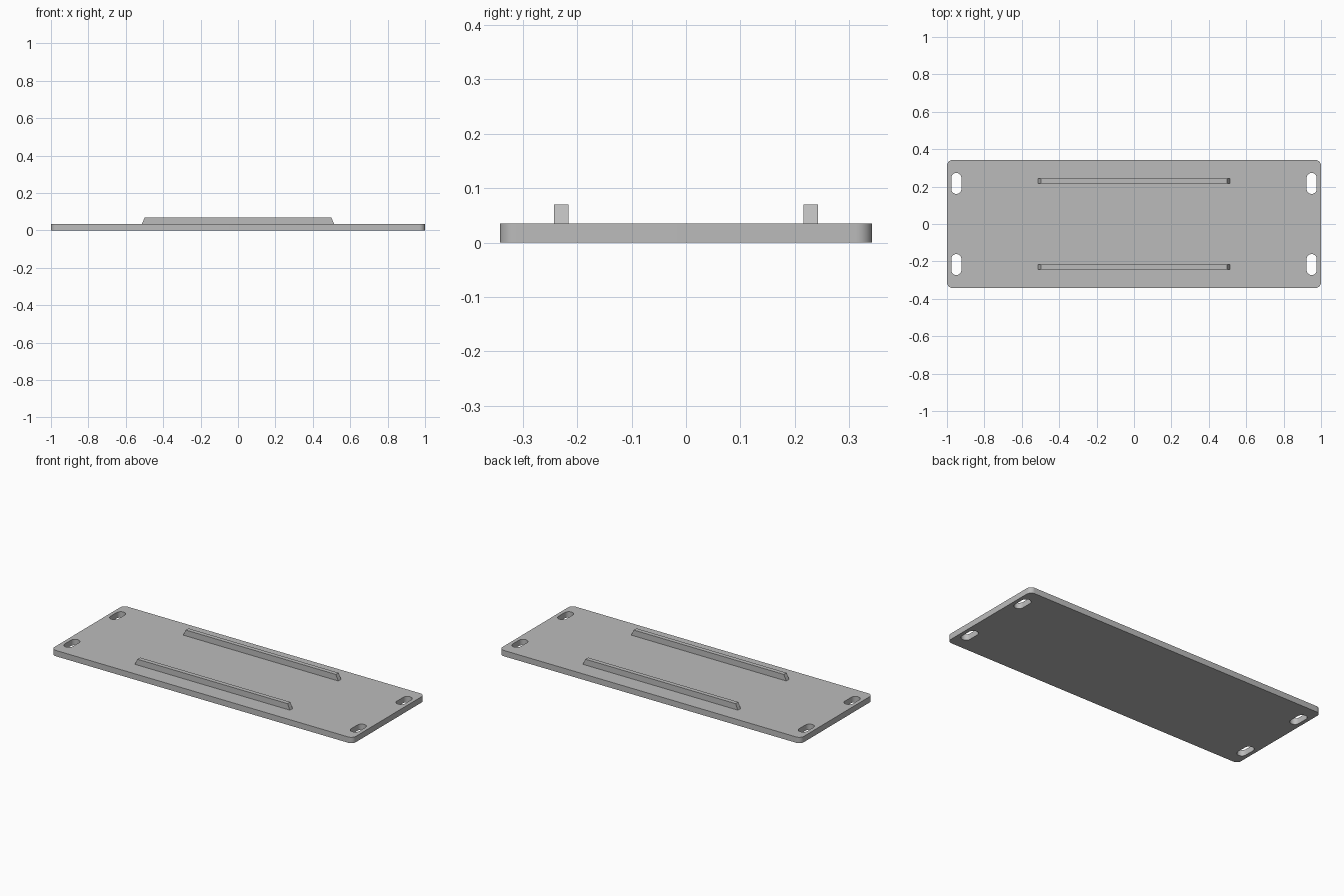
import bpy, bmesh
from math import pi, cos, sin, radians

if "Cube" in bpy.data.objects:
    bpy.data.objects.remove(bpy.data.objects["Cube"], do_unlink=True)

THICK = 0.035      # plate thickness
HALF_Y = 0.342     # half depth of the plate

grey = bpy.data.materials.new("plain_grey")
grey.use_nodes = True
colour = (0.5, 0.5, 0.5, 1)
grey.diffuse_color = colour
grey.node_tree.nodes["Principled BSDF"].inputs["Base Color"].default_value = colour


def rounded_outline(cx, cy, hx, hy, r, steps=10):
    """Points of a rectangle with rounded corners."""
    points = []
    for i, (sx, sy) in enumerate([(1, 1), (-1, 1), (-1, -1), (1, -1)]):
        for k in range(steps + 1):
            a = (i + k / steps) * pi / 2
            points.append((cx + sx * (hx - r) + r * cos(a),
                           cy + sy * (hy - r) + r * sin(a)))
    return points


def finish(obj):
    obj.data.materials.clear()
    obj.data.materials.append(grey)
    bpy.ops.object.select_all(action='DESELECT')
    obj.select_set(True)
    bpy.context.view_layer.objects.active = obj
    bpy.ops.object.shade_smooth_by_angle(angle=radians(30))


# Base plate: filled outline with four mounting slots
outlines = [rounded_outline(0, 0, 1, HALF_Y, 0.03)]
for sx in (-1, 1):
    for sy in (-1, 1):
        outlines.append(rounded_outline(sx * 0.95, sy * 0.217, 0.027, 0.056, 0.0265))

curve = bpy.data.curves.new("plate_outline", 'CURVE')
curve.dimensions = '2D'
curve.fill_mode = 'BOTH'
curve.extrude = THICK / 2
for points in outlines:
    spline = curve.splines.new('POLY')
    spline.points.add(len(points) - 1)
    for p, (x, y) in zip(spline.points, points):
        p.co = (x, y, 0, 1)
    spline.use_cyclic_u = True

source = bpy.data.objects.new("plate_source", curve)
bpy.context.collection.objects.link(source)
bpy.context.view_layer.update()
mesh = bpy.data.meshes.new_from_object(
    source.evaluated_get(bpy.context.evaluated_depsgraph_get()))
bpy.data.objects.remove(source, do_unlink=True)

bm = bmesh.new()
bm.from_mesh(mesh)
bmesh.ops.remove_doubles(bm, verts=bm.verts, dist=0.0001)
bmesh.ops.translate(bm, verts=bm.verts, vec=(0, 0, THICK / 2))
bmesh.ops.recalc_face_normals(bm, faces=bm.faces)
bm.to_mesh(mesh)
bm.free()
plate = bpy.data.objects.new("base_plate", mesh)
bpy.context.collection.objects.link(plate)
finish(plate)


# Two raised rails with sloping ends
def add_rail(name, y):
    profile = [(-0.514, THICK), (0.514, THICK), (0.498, 0.07), (-0.498, 0.07)]
    bm = bmesh.new()
    face = bm.faces.new([bm.verts.new((x, y - 0.013, z)) for x, z in profile])
    side = bmesh.ops.extrude_face_region(bm, geom=[face])["geom"]
    moved = [v for v in side if isinstance(v, bmesh.types.BMVert)]
    bmesh.ops.translate(bm, verts=moved, vec=(0, 0.026, 0))
    bmesh.ops.recalc_face_normals(bm, faces=bm.faces)
    mesh = bpy.data.meshes.new(name)
    bm.to_mesh(mesh)
    bm.free()
    rail = bpy.data.objects.new(name, mesh)
    bpy.context.collection.objects.link(rail)
    finish(rail)


add_rail("front_rail", -0.229)
add_rail("back_rail", 0.229)
